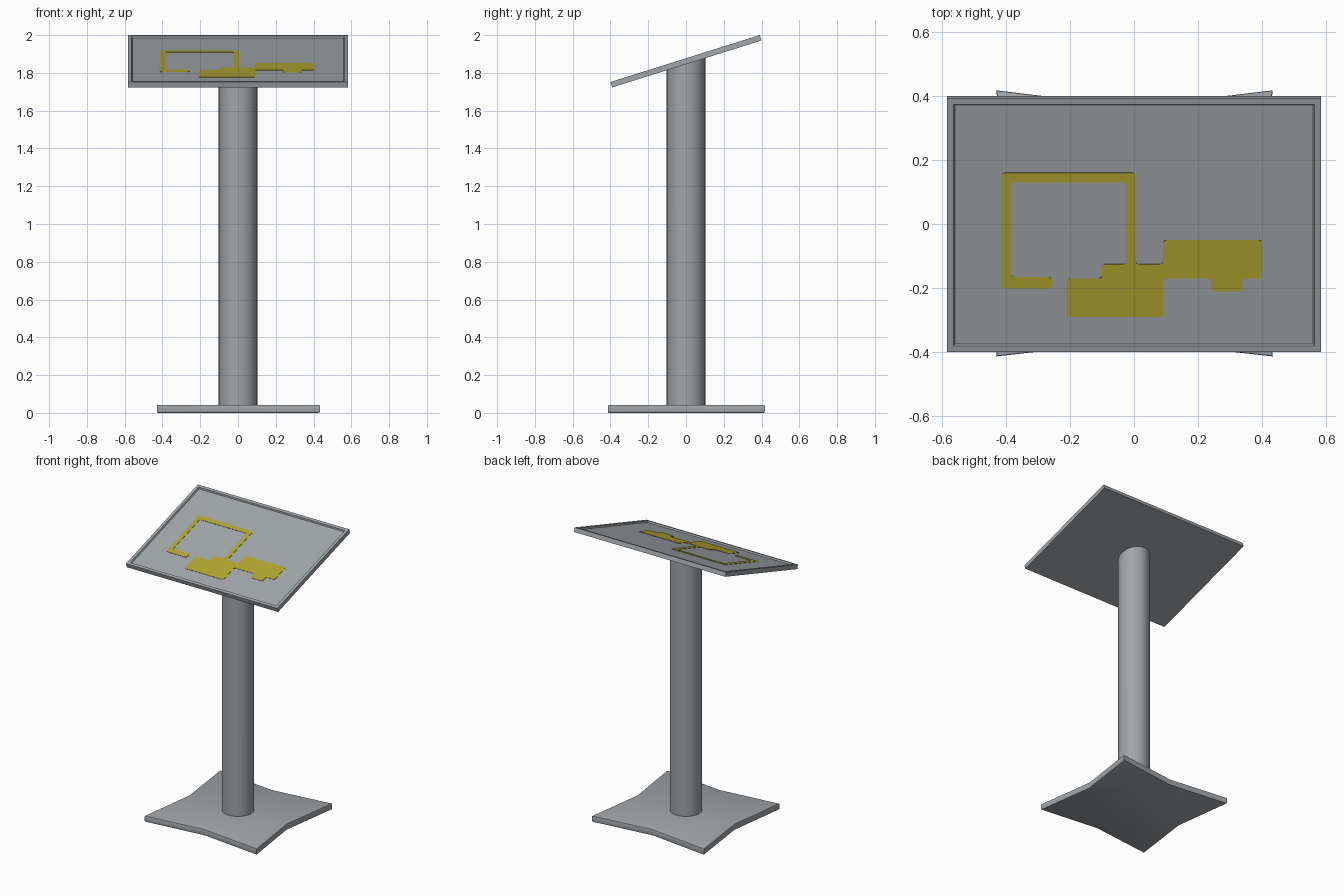
import bpy, bmesh, math
from mathutils import Matrix

if "Cube" in bpy.data.objects:
    bpy.data.objects.remove(bpy.data.objects["Cube"])

TILT = math.radians(17.45)
PANEL_Y, PANEL_Z, THICK = -0.0045, 1.876, 0.03
RECESS = 0.01


def material(name, rgb):
    m = bpy.data.materials.new(name)
    m.diffuse_color = (*rgb, 1)
    m.use_nodes = True
    m.node_tree.nodes["Principled BSDF"].inputs["Base Color"].default_value = m.diffuse_color
    return m


GREY = material("metal_grey", (0.36, 0.385, 0.40))
YELLOW = material("olive_yellow", (0.45, 0.385, 0.03))
PANEL_MATRIX = Matrix.Translation((0, PANEL_Y, PANEL_Z)) @ Matrix.Rotation(TILT, 4, 'X')


def finish(bm, name, mat, smooth=False, matrix=None):
    bmesh.ops.recalc_face_normals(bm, faces=bm.faces[:])
    mesh = bpy.data.meshes.new(name)
    bm.to_mesh(mesh)
    bm.free()
    mesh.materials.append(mat)
    ob = bpy.data.objects.new(name, mesh)
    bpy.context.collection.objects.link(ob)
    if matrix:
        ob.matrix_world = matrix
    if smooth:
        bpy.ops.object.select_all(action='DESELECT')
        ob.select_set(True)
        bpy.context.view_layer.objects.active = ob
        bpy.ops.object.shade_smooth_by_angle(angle=math.radians(35))
    return ob


def prism(points, z0, z1):
    """Extrude a flat outline from z0 to z1."""
    bm = bmesh.new()
    face = bm.faces.new([bm.verts.new((x, y, z0)) for x, y in points])
    out = bmesh.ops.extrude_face_region(bm, geom=[face])
    for v in out["geom"]:
        if isinstance(v, bmesh.types.BMVert):
            v.co.z = z1
    return bm


# Base: thin square plate with inward-bent sides
base_pts = [(-.43, -.413), (0, -.365), (.433, -.413), (.375, 0),
            (.433, .417), (0, .365), (-.43, .417), (-.375, 0)]
bm = prism(base_pts, 0, 0.042)
bmesh.ops.recalc_face_normals(bm, faces=bm.faces[:])
rim = [e for e in bm.edges if abs(e.verts[0].co.z - e.verts[1].co.z) < 1e-5]
bmesh.ops.bevel(bm, geom=rim, offset=0.005, segments=2, profile=0.5, affect='EDGES')
finish(bm, "base_plate", GREY, smooth=True)

# Post: round column with its top cut to the panel slope
bm = bmesh.new()
bmesh.ops.create_cone(bm, cap_ends=True, segments=48, radius1=0.102, radius2=0.102, depth=2)
for v in bm.verts:
    if v.co.z < 0:
        v.co.z = 0.03
    else:
        v.co.z = PANEL_Z + (v.co.y - PANEL_Y) * math.tan(TILT) - THICK / math.cos(TILT) + 0.005
finish(bm, "post", GREY, smooth=True)

# Panel: tilted board with a raised rim round a shallow recess
bm = prism([(-.583, -.4145), (.583, -.4145), (.583, .4145), (-.583, .4145)], -THICK, 0)
bmesh.ops.recalc_face_normals(bm, faces=bm.faces[:])
top = max(bm.faces, key=lambda f: f.calc_center_median().z)
bmesh.ops.inset_region(bm, faces=[top], thickness=0.028, depth=0)
bmesh.ops.inset_region(bm, faces=[top], thickness=0.006, depth=0)
for v in top.verts:
    v.co.z = -RECESS
finish(bm, "sign_panel", GREY, matrix=PANEL_MATRIX)

# Yellow route marking: open loop joined to blocks, outline as seen from above
marking = [(-.255, -.20), (-.415, -.20), (-.415, .16), (.005, .16), (.005, -.125),
           (.09, -.125), (.09, -.05), (.40, -.05), (.40, -.17), (.335, -.17),
           (.335, -.21), (.24, -.21), (.24, -.17), (.09, -.17), (.09, -.29),
           (-.21, -.29), (-.21, -.17), (-.10, -.17), (-.10, -.125), (-.025, -.125),
           (-.025, .13), (-.385, .13), (-.385, -.165), (-.255, -.165)]
local = [(x, (y - PANEL_Y - 0.003) / math.cos(TILT)) for x, y in marking]
bm = prism(local, -RECESS - 0.001, -RECESS + 0.002)
bmesh.ops.recalc_face_normals(bm, faces=bm.faces[:])
corners = [e for e in bm.edges if abs(e.verts[0].co.z - e.verts[1].co.z) > 1e-4]
bmesh.ops.bevel(bm, geom=corners, offset=0.01, segments=3, profile=0.5, affect='EDGES')
finish(bm, "panel_marking", YELLOW, matrix=PANEL_MATRIX)
